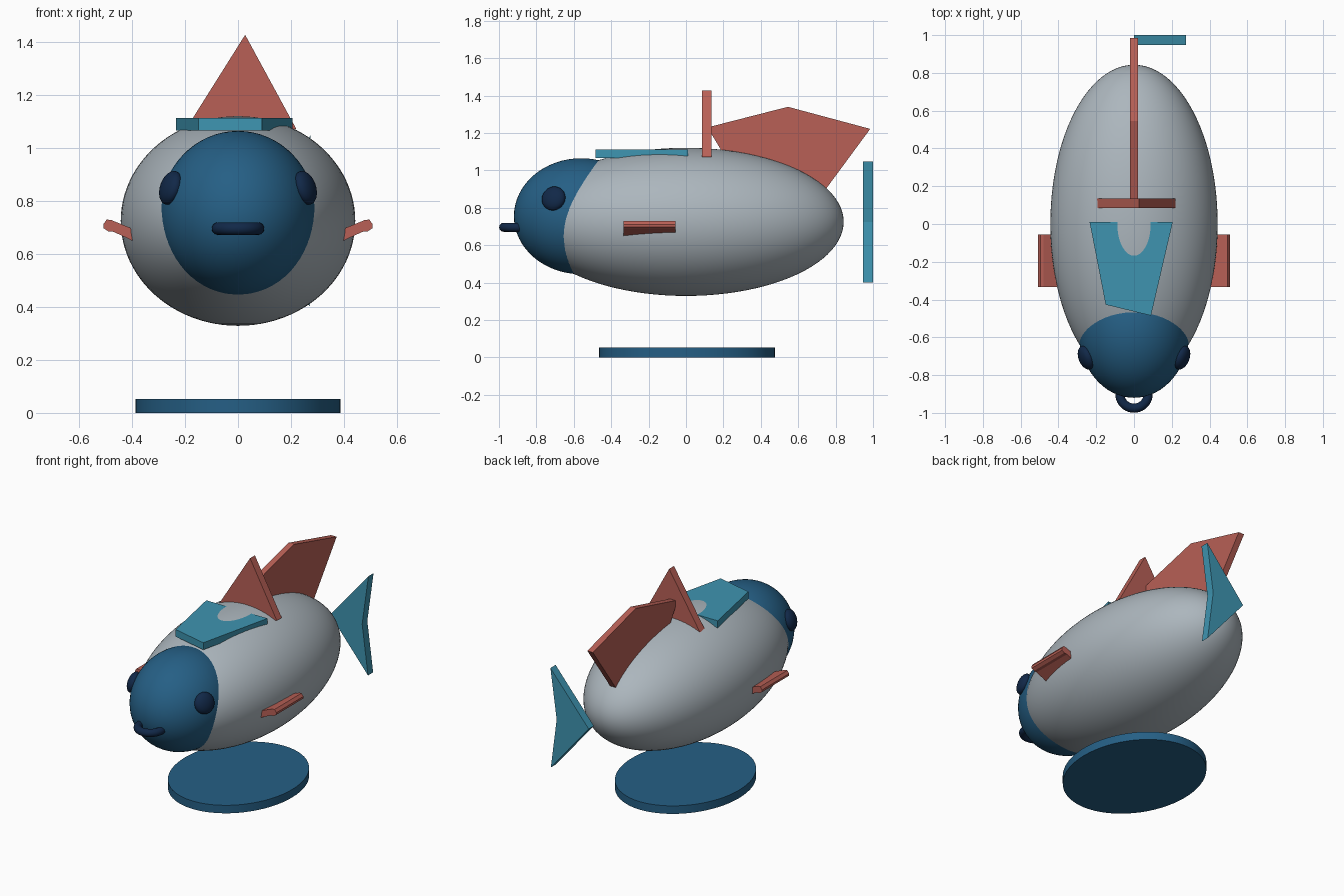
import bpy, bmesh, math
from mathutils import Vector, Matrix

if "Cube" in bpy.data.objects:
    bpy.data.objects.remove(bpy.data.objects["Cube"])


def mat(name, rgb):
    lin = [(c / 255 / 12.92) if c < 11 else ((c / 255 + 0.055) / 1.055) ** 2.4 for c in rgb]
    m = bpy.data.materials.new(name)
    m.diffuse_color = (*lin, 1)
    m.use_nodes = True
    m.node_tree.nodes["Principled BSDF"].inputs["Base Color"].default_value = m.diffuse_color
    return m


GREY = mat("silver grey", (172, 182, 189))
BLUE = mat("deep blue", (37, 95, 133))
TEAL = mat("teal", (62, 148, 176))
RED = mat("coral red", (184, 96, 86))
NAVY = mat("dark navy", (17, 40, 72))


def finish(bm, name, material, smooth=False):
    bmesh.ops.recalc_face_normals(bm, faces=bm.faces)
    me = bpy.data.meshes.new(name)
    bm.to_mesh(me)
    bm.free()
    me.materials.append(material)
    if smooth:
        for f in me.polygons:
            f.use_smooth = True
    ob = bpy.data.objects.new(name, me)
    bpy.context.collection.objects.link(ob)
    return ob


def ellipsoid(name, centre, radii, material, normal=None, segs=64):
    bm = bmesh.new()
    bmesh.ops.create_uvsphere(bm, u_segments=segs, v_segments=segs // 2, radius=1)
    rot = Vector(normal).to_track_quat('Z', 'Y').to_matrix().to_4x4() if normal else Matrix()
    bm.transform(Matrix.Translation(centre) @ rot @ Matrix.Diagonal((*radii, 1)))
    return finish(bm, name, material, True)


def slab(name, profile, axis, lo, hi, material):
    """Extrude a 2D outline along the given axis, between lo and hi."""
    def place(a, b, c):
        return {'x': (c, a, b), 'y': (a, c, b), 'z': (a, b, c)}[axis]
    bm = bmesh.new()
    face = bm.faces.new([bm.verts.new(place(a, b, lo)) for a, b in profile])
    out = bmesh.ops.extrude_face_region(bm, geom=[face])
    move = Vector(place(0, 0, hi - lo))
    bmesh.ops.translate(bm, vec=move, verts=[v for v in out['geom'] if isinstance(v, bmesh.types.BMVert)])
    return finish(bm, name, material)


# body and head
ellipsoid("body", (0, 0, 0.725), (0.443, 0.843, 0.396), GREY, segs=96)
ellipsoid("head", (0, -0.56, 0.755), (0.295, 0.36, 0.31), BLUE)

# eyes lie flat against the head, side fins stick out of the flanks
fin = [(0.30, 0.605), (0.47, 0.684), (0.49, 0.686), (0.508, 0.698),
       (0.509, 0.712), (0.496, 0.73), (0.48, 0.729), (0.30, 0.655)]
for s, side in ((1, "right"), (-1, "left")):
    ellipsoid(side + "_eye", (s * 0.254, -0.708, 0.85), (0.066, 0.066, 0.036), NAVY,
              (s * 2.93, -1.15, 0.99), 32)
    slab(side + "_fin", [(s * x, z) for x, z in fin], 'y', -0.333, -0.055, RED)

# mouth ring
bpy.ops.mesh.primitive_torus_add(location=(0, -0.9, 0.696), major_radius=0.075,
                                 minor_radius=0.024, major_segments=40, minor_segments=16)
mouth = bpy.context.object
mouth.name = "mouth"
mouth.data.materials.append(NAVY)
bpy.ops.object.shade_smooth()

# fins on the back
slab("back_plate", [(-0.235, 0.01), (-0.15, -0.427), (0.09, -0.485), (0.205, 0.01)],
     'z', 1.067, 1.113, TEAL)
slab("cross_fin", [(0.027, 1.428), (-0.195, 1.075), (0.22, 1.073)], 'y', 0.085, 0.135, RED)
slab("top_fin", [(0.115, 1.23), (0.545, 1.34), (0.985, 1.222), (0.60, 0.70), (0.30, 0.92)],
     'x', -0.02, 0.02, RED)

# tail
slab("tail", [(0.0, 0.725), (0.275, 1.048), (0.23, 0.725), (0.272, 0.402)], 'y', 0.947, 1.0, TEAL)

# stand disc
bm = bmesh.new()
bmesh.ops.create_cone(bm, cap_ends=True, segments=64, radius1=1, radius2=1, depth=1)
bm.transform(Matrix.Translation((0, 0.005, 0.026)) @ Matrix.Diagonal((0.387, 0.47, 0.052, 1)))
stand = finish(bm, "stand", BLUE)
bpy.context.view_layer.objects.active = stand
bpy.ops.object.select_all(action='DESELECT')
stand.select_set(True)
bpy.ops.object.shade_smooth_by_angle(angle=math.radians(35))
